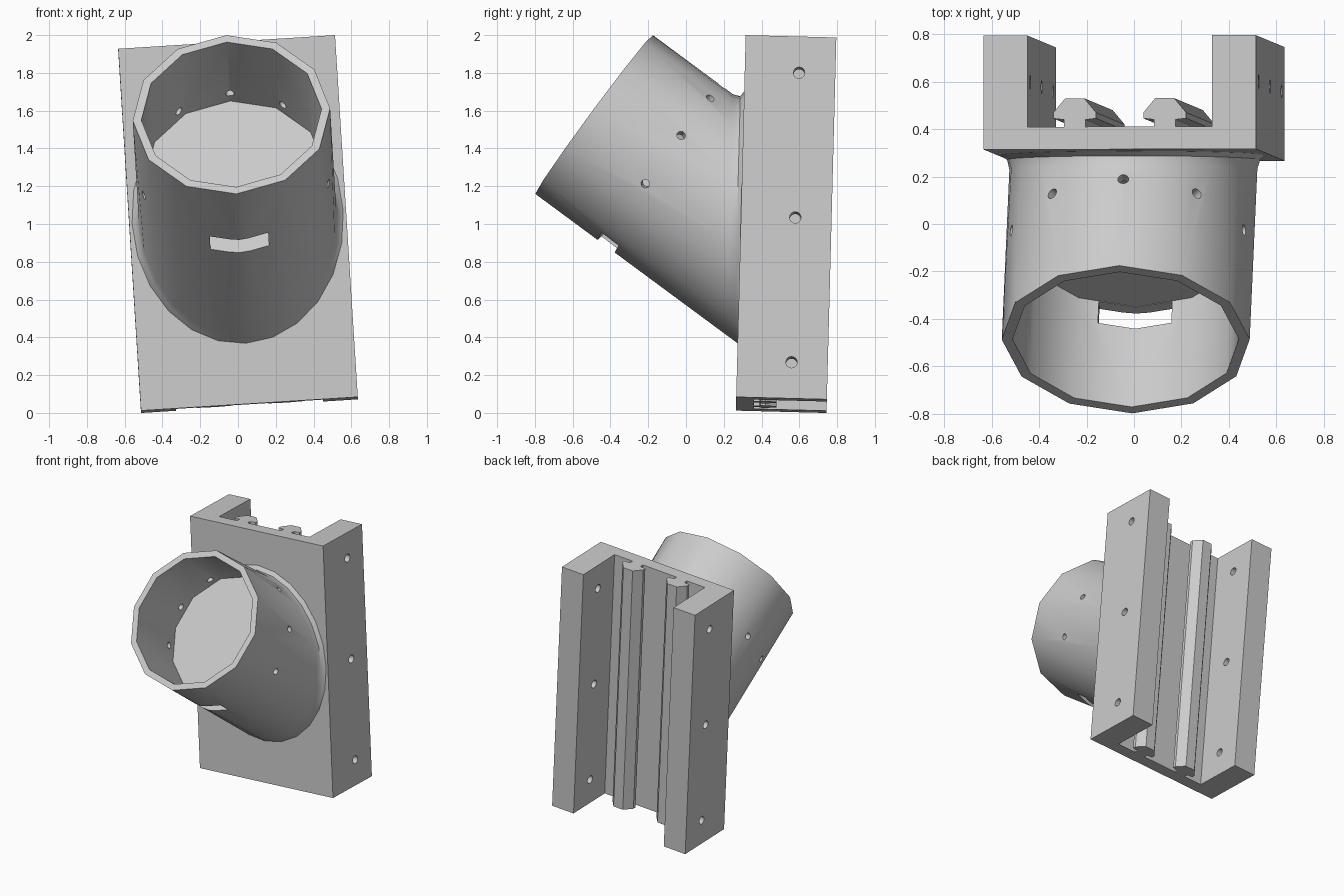
import bpy, bmesh
from math import sin, cos, tan, pi, radians
from mathutils import Matrix, Vector

if "Cube" in bpy.data.objects:
    bpy.data.objects.remove(bpy.data.objects["Cube"], do_unlink=True)

# One plain grey for the whole bracket
grey = bpy.data.materials.new("light_grey")
grey.use_nodes = True
colour = (0.6, 0.6, 0.6, 1)
grey.diffuse_color = colour
grey.node_tree.nodes["Principled BSDF"].inputs["Base Color"].default_value = colour

# The part leans slightly; local frame has its origin mid-way up the plate's front face
FRAME = (Matrix.Translation((0, 0.29, 1.006))
         @ Matrix.Rotation(radians(-1.5), 4, 'X')
         @ Matrix.Rotation(radians(-3.6), 4, 'Y'))

TILT = radians(35)
AXIS = Vector((0, -cos(TILT), sin(TILT)))
SIDE = Vector((1, 0, 0))
UP = Vector((0, sin(TILT), cos(TILT)))


def make_object(name, bm):
    bmesh.ops.recalc_face_normals(bm, faces=bm.faces)
    mesh = bpy.data.meshes.new(name)
    bm.to_mesh(mesh)
    bm.free()
    obj = bpy.data.objects.new(name, mesh)
    bpy.context.collection.objects.link(obj)
    obj.data.materials.append(grey)
    obj.matrix_world = FRAME
    return obj


def add_cylinder(bm, start, end, radius):
    way = end - start
    place = Matrix.Translation((start + end) / 2) @ way.to_track_quat('Z', 'Y').to_matrix().to_4x4()
    bmesh.ops.create_cone(bm, cap_ends=True, segments=16, radius1=radius,
                          radius2=radius, depth=way.length, matrix=place)


def cut(obj, cutter):
    mod = obj.modifiers.new("cut", 'BOOLEAN')
    mod.operation, mod.solver, mod.object = 'DIFFERENCE', 'EXACT', cutter
    bpy.context.view_layer.update()
    graph = bpy.context.evaluated_depsgraph_get()
    mesh = bpy.data.meshes.new_from_object(obj.evaluated_get(graph))
    obj.modifiers.clear()
    obj.data = mesh
    bpy.data.objects.remove(cutter, do_unlink=True)


def smooth(obj):
    bpy.ops.object.select_all(action='DESELECT')
    obj.select_set(True)
    bpy.context.view_layer.objects.active = obj
    bpy.ops.object.shade_smooth_by_angle(angle=radians(35))


# Channel plate with two side arms and two undercut rails, as one extruded profile
half = [(0.145, 0.095), (0.145, 0.125), (0.10, 0.13), (0.10, 0.155), (0.15, 0.215),
        (0.23, 0.215), (0.28, 0.155), (0.28, 0.13), (0.235, 0.125), (0.235, 0.095),
        (0.39, 0.095), (0.39, 0.48), (0.575, 0.48), (0.575, 0)]
profile = half + [(-x, y) for x, y in reversed(half)]
HALF_LENGTH = 0.96
bm = bmesh.new()
face = bm.faces.new([bm.verts.new((x, y, -HALF_LENGTH)) for x, y in profile])
grown = bmesh.ops.extrude_face_region(bm, geom=[face])
bmesh.ops.translate(bm, vec=(0, 0, 2 * HALF_LENGTH),
                    verts=[g for g in grown["geom"] if isinstance(g, bmesh.types.BMVert)])
channel = make_object("channel_plate", bm)

# Three cross holes through both arms
bm = bmesh.new()
for z in (-0.768, 0, 0.768):
    add_cylinder(bm, Vector((-0.7, 0.288, z)), Vector((0.7, 0.288, z)), 0.03)
cut(channel, make_object("arm_hole_cutter", bm))
smooth(channel)

# Slanted socket: twelve-sided mouth blending to a rounder foot with a small fillet
OUTER, INNER, MOUTH, FLOOR = 0.5235, 0.478, 0.966, 0.441
bm = bmesh.new()


def polygon_ring(radius, along):
    return [bm.verts.new(radius * (SIDE * cos(a) + UP * sin(a)) + AXIS * along)
            for a in (i * pi / 6 for i in range(12))]


def foot_ring(gap, flare):
    ring = []
    for i in range(24):
        a = i * pi / 12
        along = (OUTER * sin(a) * sin(TILT) + gap) / cos(TILT)
        p = OUTER * (SIDE * cos(a) + UP * sin(a)) + AXIS * along
        p.x *= 1 + 0.07 * flare
        p.z += 0.03 * flare * (1 + sin(a))
        ring.append(bm.verts.new(p))
    return ring


def bridge(a, b):
    n = len(a)
    for i in range(n):
        j = (i + 1) % n
        bm.faces.new((a[i], a[j], b[j], b[i]))


mouth = polygon_ring(OUTER, MOUTH)
lip = polygon_ring(INNER, MOUTH)
floor = polygon_ring(INNER, FLOOR)
feet = [foot_ring(0.06, 0), foot_ring(0.02, 0.3), foot_ring(0, 1), foot_ring(-0.04, 1)]
bridge(mouth, lip)
bridge(lip, floor)
bm.faces.new(floor)
for upper, lower in zip(feet, feet[1:]):
    bridge(upper, lower)
bm.faces.new(feet[-1])
top = feet[0]
for i in range(12):
    j, b0, b1, b2 = (i + 1) % 12, 2 * i, 2 * i + 1, (2 * i + 2) % 24
    bm.faces.new((mouth[i], top[b0], top[b1]))
    bm.faces.new((mouth[i], top[b1], mouth[j]))
    bm.faces.new((mouth[j], top[b1], top[b2]))
socket = make_object("angled_socket", bm)

# Seven radial screw holes around the upper side of the socket
bm = bmesh.new()
for k in range(7):
    a = radians(-18 + 36 * k)
    out = SIDE * cos(a) + UP * sin(a)
    centre = AXIS * 0.512
    add_cylinder(bm, centre + out * 0.42, centre + out * 0.6, 0.023)

# Drain slot through the lower wall, level with the socket floor
low, high = FLOOR + 0.002, 0.556
basis = Matrix((SIDE, UP, AXIS)).transposed().to_4x4()
place = (Matrix.Translation(AXIS * (low + high) / 2 - UP * 0.5) @ basis
         @ Matrix.Diagonal((0.31, 0.2, high - low, 1)))
bmesh.ops.create_cube(bm, size=1, matrix=place)
cut(socket, make_object("socket_cutter", bm))
smooth(socket)
